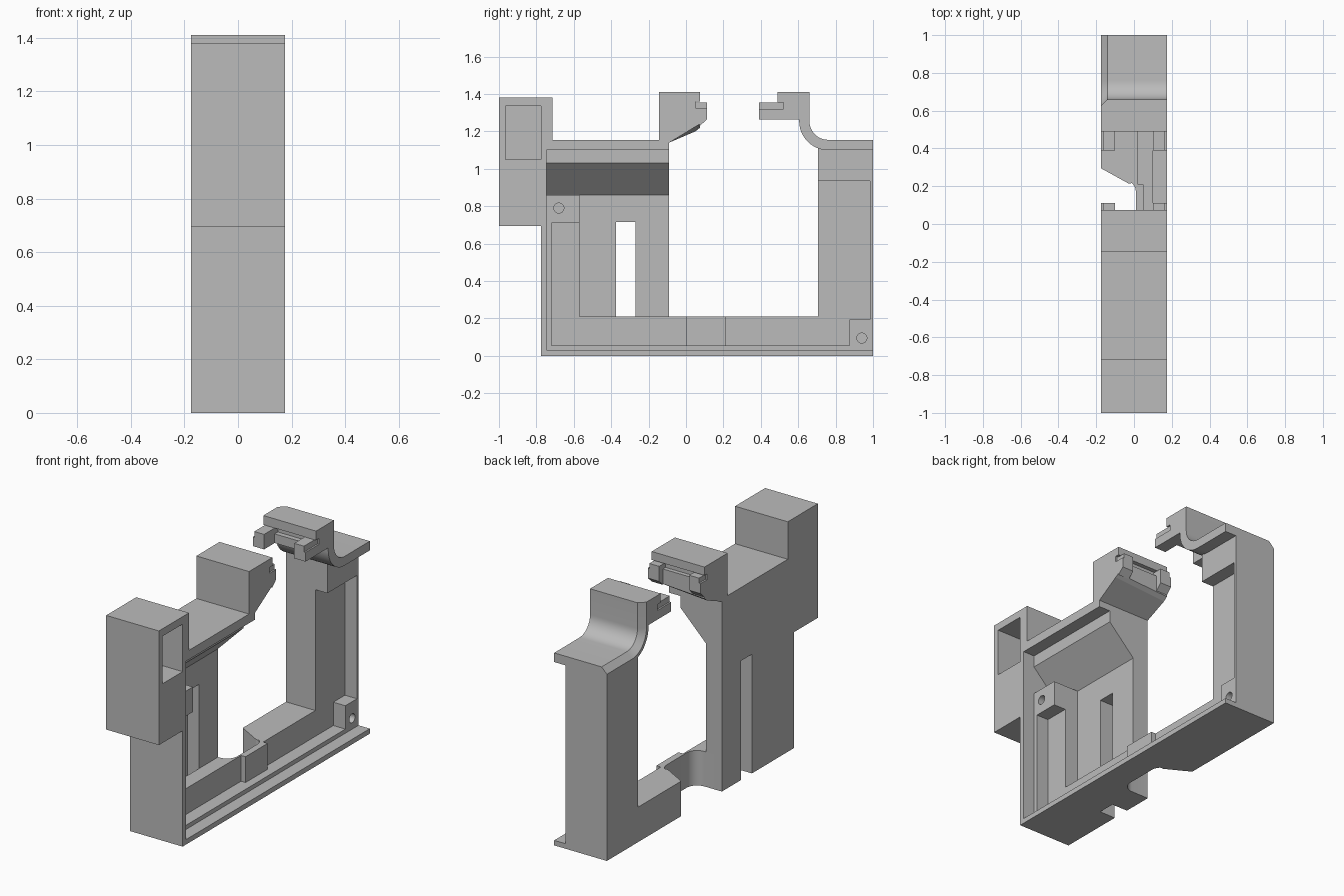
import bpy, bmesh, math

cube = bpy.data.objects.get("Cube")
if cube:
    bpy.data.objects.remove(cube, do_unlink=True)

grey = bpy.data.materials.new("plain_grey")
grey.use_nodes = True
colour = (0.5, 0.5, 0.5, 1)
grey.diffuse_color = colour
grey.node_tree.nodes["Principled BSDF"].inputs["Base Color"].default_value = colour

# Outer faces of the bracket and the levels its recesses step down to
OUT, IN = 0.175, -0.175
RIM, FLOOR, DEEP = 0.10, 0.02, -0.07


def prism(name, axis, start, end, pts, end_pts=None):
    """Extrude a profile along an axis, optionally to a different end profile."""
    place = {"x": lambda p, t: (t, p[0], p[1]),
             "y": lambda p, t: (p[0], t, p[1]),
             "z": lambda p, t: (p[0], p[1], t)}[axis]
    bm = bmesh.new()
    a = [bm.verts.new(place(p, start)) for p in pts]
    b = [bm.verts.new(place(p, end)) for p in (end_pts or pts)]
    bm.faces.new(a)
    bm.faces.new(b[::-1])
    for i in range(len(a)):
        j = (i + 1) % len(a)
        bm.faces.new((a[j], a[i], b[i], b[j]))
    bmesh.ops.recalc_face_normals(bm, faces=bm.faces)
    mesh = bpy.data.meshes.new(name)
    bm.to_mesh(mesh)
    bm.free()
    mesh.materials.append(grey)
    ob = bpy.data.objects.new(name, mesh)
    bpy.context.collection.objects.link(ob)
    return ob


def box(name, x, y, z):
    return prism(name, "z", z[0], z[1],
                 [(x[0], y[0]), (x[1], y[0]), (x[1], y[1]), (x[0], y[1])])


def arc(cx, cy, r, a0, a1, n=12):
    return [(cx + r * math.cos(math.radians(a0 + (a1 - a0) * i / n)),
             cy + r * math.sin(math.radians(a0 + (a1 - a0) * i / n))) for i in range(n + 1)]


def cut(target, cutter):
    cutter.hide_render = True
    cutter.hide_set(True)
    cutter.display_type = "WIRE"
    mod = target.modifiers.new("cut", "BOOLEAN")
    mod.object = cutter
    mod.operation = "DIFFERENCE"
    mod.solver = "EXACT"


def smooth(ob):
    bpy.ops.object.select_all(action="DESELECT")
    ob.select_set(True)
    bpy.context.view_layer.objects.active = ob
    bpy.ops.object.shade_smooth_by_angle(angle=math.radians(25))


# Bottom rail with the angled, rounded cutout and the slot on its flat side
rail = [(FLOOR, -0.775), (FLOOR, 1), (IN, 1), (IN, 0.295), (-0.03, 0.215)]
rail += arc(-0.05, 0.17, 0.06, 50, 0, 5)
rail += arc(-0.06, -0.02, 0.07, 0, -90, 8)
rail += [(IN, -0.09), (IN, -0.27), (DEEP, -0.27), (DEEP, -0.375), (IN, -0.375), (IN, -0.775)]
smooth(prism("bottom_rail", "z", 0, 0.21, rail))
prism("bottom_flange", "y", -0.745, 1,
      [(FLOOR, 0), (OUT, 0), (OUT, 0.03), (RIM, 0.03), (RIM, 0.055), (FLOOR, 0.055)])
box("rail_bump", (FLOOR, 0.05), (0, 0.21), (0.055, 0.21))

# Front post: slotted plate, outer wall, recessed column and screw boss
prism("front_post_plate", "x", IN, DEEP,
      [(-0.775, 0.21), (-0.375, 0.21), (-0.375, 0.715), (-0.27, 0.715), (-0.27, 0.21),
       (-0.09, 0.21), (-0.09, 1.155), (-0.775, 1.155)])
box("front_wall", (DEEP, OUT), (-0.775, -0.745), (0, 1.155))
box("front_column", (DEEP, FLOOR), (-0.745, -0.57), (0.21, 0.71))
box("front_rim", (FLOOR, RIM), (-0.745, -0.72), (0.055, 0.71))
front_boss = box("front_boss", (DEEP, RIM), (-0.745, -0.57), (0.71, 0.86))
prism("top_header", "y", -0.745, -0.09,
      [(DEEP, 0.86), (RIM, 1.03), (RIM, 1.10), (OUT, 1.10), (OUT, 1.155), (DEEP, 1.155)])

# Head block on the front with its side pocket
head = prism("head_block", "x", IN, OUT,
             [(-1, 0.695), (-0.775, 0.695), (-0.775, 1.155), (-0.715, 1.155),
              (-0.715, 1.38), (-1, 1.38)])
cut(head, box("head_pocket_cutter", (-0.1, 0.3), (-0.965, -0.775), (1.05, 1.335)))

# Front arm with a grooved face and sloping underside
arm = [(-0.145, 1.14), (-0.145, 1.41), (0.075, 1.41), (0.075, 1.36), (0.05, 1.36),
       (0.05, 1.325), (0.075, 1.325)]
prism("front_arm", "x", IN, OUT, arm + [(0.075, 1.22), (0.05, 1.2), (-0.09, 1.14)],
      arm + [(0.075, 1.24), (0.05, 1.225), (-0.09, 1.14)])

# Rear post with its rim, upper block and screw boss
box("rear_post", (IN, FLOOR), (0.705, 1), (0.21, 1.12))
box("rear_upper_block", (FLOOR, RIM), (0.705, 1), (0.935, 1.12))
box("rear_rim", (FLOOR, RIM), (0.985, 1), (0.055, 0.935))
rear_boss = box("rear_boss", (FLOOR, RIM), (0.875, 0.985), (0.055, 0.195))

# Rear arm: curved strip with one chamfered side
def rear_profile(inset):
    return ([(0.49, 1.265), (0.49, 1.32), (0.52, 1.32), (0.52, 1.355), (0.49, 1.355),
             (0.49, 1.41), (0.66 - inset, 1.41)]
            + arc(0.76, 1.255, 0.1 + inset, 180, 270)
            + [(1, 1.155 - inset), (1, 1.10)]
            + arc(0.76, 1.255, 0.155, 270, 180) + [(0.605, 1.265)])


smooth(prism("rear_arm", "x", -0.14, OUT, rear_profile(0)))
smooth(prism("rear_arm_chamfer", "x", IN, -0.14, rear_profile(0.035), rear_profile(0)))

# Paired clips facing each other across the gap
for side, s in (("left", 1), ("right", -1)):
    def span(a, b):
        return tuple(sorted((a * s, b * s)))
    wide, narrow = span(0.1, OUT), span(0.1, 0.165)
    box("rear_clip_" + side, wide, (0.39, 0.49), (1.265, 1.32))
    box("rear_clip_top_" + side, narrow, (0.39, 0.52), (1.32, 1.355))
    prism("front_clip_" + side, "x", wide[0], wide[1],
          [(0.075, 1.23), (0.112, 1.265), (0.112, 1.325), (0.05, 1.325)])
    box("front_clip_top_" + side, narrow, (0.05, 0.112), (1.325, 1.355))

# Screw holes
for boss, y, z in ((front_boss, -0.68, 0.79), (rear_boss, 0.94, 0.095)):
    cut(boss, prism(boss.name + "_hole_cutter", "x", 0.03, 0.2,
                    arc(y, z, 0.027, 0, 345, 23)))
